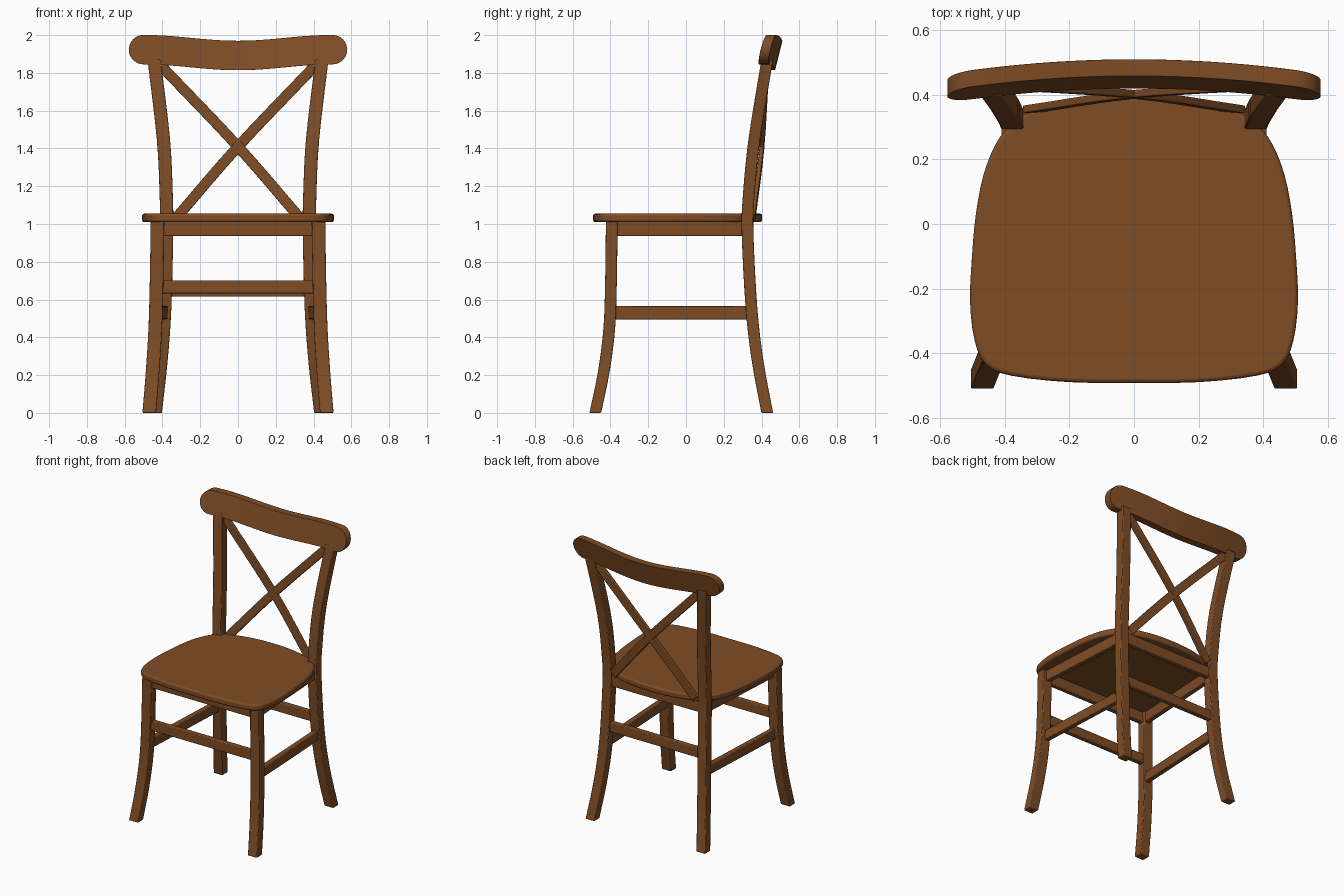
import bpy, bmesh, math
from mathutils import Vector

cube = bpy.data.objects.get("Cube")
if cube:
    bpy.data.objects.remove(cube, do_unlink=True)

wood = bpy.data.materials.new("brown wood")
wood.use_nodes = True
colour = (0.21, 0.073, 0.018, 1)
wood.diffuse_color = colour
bsdf = wood.node_tree.nodes["Principled BSDF"]
bsdf.inputs["Base Color"].default_value = colour
bsdf.inputs["Roughness"].default_value = 0.6


def finish(name, rings, bevel, segments=2):
    """Skin a list of matching closed rings, cap both ends and soften the edges."""
    bm = bmesh.new()
    loops = [[bm.verts.new(p) for p in ring] for ring in rings]
    n = len(loops[0])
    for a, b in zip(loops, loops[1:]):
        for i in range(n):
            j = (i + 1) % n
            bm.faces.new((a[i], a[j], b[j], b[i]))
    bm.faces.new(loops[0])
    bm.faces.new(loops[-1])
    bmesh.ops.recalc_face_normals(bm, faces=bm.faces)
    mesh = bpy.data.meshes.new(name)
    bm.to_mesh(mesh)
    bm.free()
    mesh.materials.append(wood)
    obj = bpy.data.objects.new(name, mesh)
    bpy.context.collection.objects.link(obj)
    bpy.ops.object.select_all(action='DESELECT')
    bpy.context.view_layer.objects.active = obj
    obj.select_set(True)
    bpy.ops.object.shade_smooth_by_angle(angle=math.radians(35))
    mod = obj.modifiers.new("soft edges", 'BEVEL')
    mod.width = bevel
    mod.segments = segments
    mod.limit_method = 'ANGLE'
    mod.angle_limit = math.radians(40)
    return obj


def smooth(points, steps=4, closed=False):
    """Catmull-Rom curve through the points."""
    p = [Vector(q) for q in points]
    n = len(p)
    ext = [p[-1]] + p + p[:2] if closed else [2 * p[0] - p[1]] + p + [2 * p[-1] - p[-2]]
    out = []
    for i in range(n if closed else n - 1):
        a, b, c, d = ext[i:i + 4]
        for k in range(steps):
            t = k / steps
            out.append(0.5 * (2 * b + (c - a) * t + (2 * a - 5 * b + 4 * c - d) * t * t
                              + (3 * b - a - 3 * c + d) * t ** 3))
    return out if closed else out + [p[-1]]


def sweep(name, path, u, v, bevel=0.005):
    """Rectangular bar along a path; u and v are its half-width vectors."""
    u, v = Vector(u), Vector(v)
    finish(name, [[c - u - v, c + u - v, c + u + v, c - u + v] for c in path], bevel)


def rail(name, a, b, half_w, half_h):
    """Straight level bar between two points."""
    a, b = Vector(a), Vector(b)
    side = (b - a).cross(Vector((0, 0, 1))).normalized() * half_w
    sweep(name, [a, b], side, (0, 0, half_h))


# Legs and side bars, one set per side
for s, label in ((1, "left"), (-1, "right")):
    front = [(0.470, -0.48, 0), (0.452, -0.435, 0.22), (0.438, -0.406, 0.45),
             (0.431, -0.397, 0.7), (0.426, -0.393, 1.02)]
    back = [(0.438, 0.43, 0), (0.408, 0.38, 0.27), (0.388, 0.347, 0.55),
            (0.378, 0.326, 0.95), (0.380, 0.332, 1.15), (0.395, 0.362, 1.45),
            (0.444, 0.430, 1.87)]
    sweep(label + "_front_leg", smooth([(s * x, y, z) for x, y, z in front]),
          (0.036, 0, 0), (0, 0.031, 0))
    sweep(label + "_back_leg", smooth([(s * x, y, z) for x, y, z in back]),
          (0.035, 0, 0), (0, 0.031, 0))
    rail(label + "_apron", (s * 0.42, -0.39, 0.975), (s * 0.378, 0.33, 0.975), 0.018, 0.038)
    rail(label + "_stretcher", (s * 0.425, -0.39, 0.53), (s * 0.39, 0.34, 0.53), 0.018, 0.035)

# Front and back bars
rail("front_apron", (-0.42, -0.395, 0.975), (0.42, -0.395, 0.975), 0.018, 0.038)
rail("back_apron", (-0.38, 0.33, 0.975), (0.38, 0.33, 0.975), 0.018, 0.038)
rail("front_stretcher", (-0.43, -0.397, 0.667), (0.43, -0.397, 0.667), 0.018, 0.034)
rail("back_stretcher", (-0.385, 0.342, 0.65), (0.385, 0.342, 0.65), 0.018, 0.034)

# Seat: rounded outline, narrower at the back
half = [(0.2, -0.49), (0.38, -0.47), (0.46, -0.435), (0.494, -0.36), (0.508, -0.24),
        (0.502, -0.1), (0.49, 0.03), (0.467, 0.15), (0.43, 0.245), (0.385, 0.305),
        (0.32, 0.35), (0.17, 0.39)]
outline = [(0, -0.492)] + half + [(0, 0.403)] + [(-x, y) for x, y in reversed(half)]
ring = smooth([(x, y, 0) for x, y in outline], 3, closed=True)
finish("seat", [[p + Vector((0, 0, z)) for p in ring] for z in (1.01, 1.055)], 0.012, 3)

# Crossed back braces, bowed backwards in the middle
for s, label in ((1, "left"), (-1, "right")):
    path = smooth([(s * 0.325, 0.355, 1.035), (0, 0.402, 1.41), (-s * 0.405, 0.428, 1.835)])
    across = Vector((s * 0.725, 0, 0.69)).normalized() * 0.028
    sweep(label + "_cross_brace", path, across, (0, 0.012, 0), 0.004)

# Top rail: dipped, curved in plan, leaning back, with round ends
END, RADIUS = 0.578, 0.078
flat = END - RADIUS
xs = [flat * i / 10 for i in range(11)]
xs += [flat + RADIUS * math.sin(math.radians(a)) for a in (15, 30, 45, 58, 70, 80, 87)]
xs = [-x for x in reversed(xs[1:])] + xs
rings = []
for x in xs:
    r = min(abs(x) / flat, 1)
    mid_z = 1.892 + 0.031 * (0.5 - 0.5 * math.cos(math.pi * r))
    mid_y = 0.465 - 0.033 * (x / flat) ** 2
    over = max(abs(x) - flat, 0)
    h = math.sqrt(RADIUS ** 2 - over ** 2)
    rings.append([(x, mid_y + 0.25 * dz + dy, mid_z + dz)
                  for dz, dy in ((-h, -0.026), (h, -0.026), (h, 0.026), (-h, 0.026))])
finish("top_rail", rings, 0.01)
